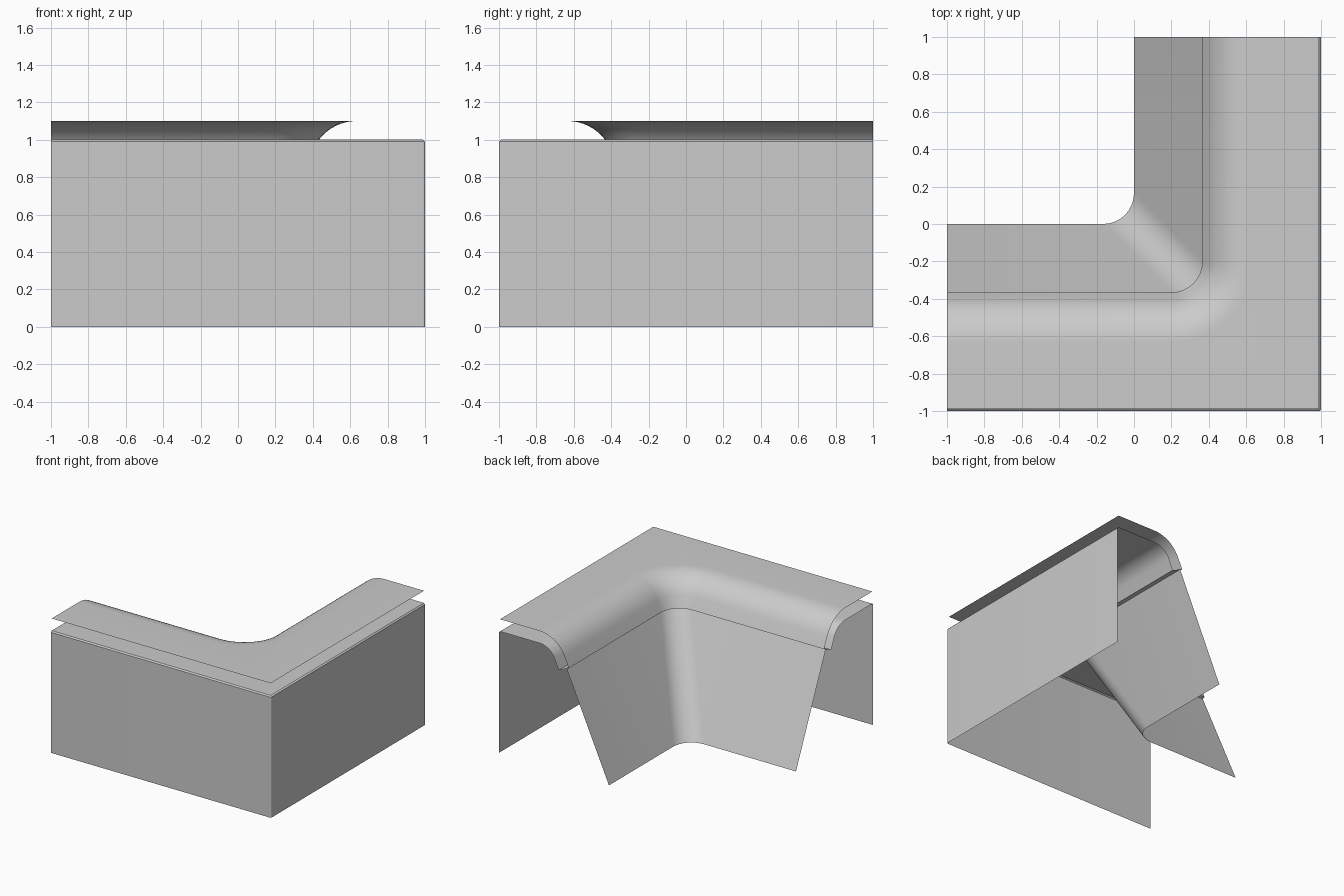
import bpy
import bmesh
import math

cube = bpy.data.objects.get("Cube")
if cube:
    bpy.data.objects.remove(cube, do_unlink=True)

grey = bpy.data.materials.new("plain_grey")
grey.use_nodes = True
colour = (0.6, 0.6, 0.6, 1)
grey.diffuse_color = colour
grey.node_tree.nodes["Principled BSDF"].inputs["Base Color"].default_value = colour

STEPS = 8          # segments round the corner
BEND = 0.2         # offset of the shared bend centre
TILT = math.radians(65.8)
AXIS_D, AXIS_Z = 0.633, 0.85   # axis of the rolled edge


def corner_path(d, z, radius):
    """L-shaped path at offset d from the inner corner, with a rounded bend."""
    c = d - radius
    pts = [(-1, -d, z)]
    for i in range(STEPS + 1):
        a = math.radians(-90 + 90 * i / STEPS)
        pts.append((c + radius * math.cos(a), -c + radius * math.sin(a), z))
    pts.append((d, 1, z))
    return pts


def loft(name, profile):
    """Sweep a profile of (offset, height, bend radius) round the corner."""
    bm = bmesh.new()
    rows = [[bm.verts.new(p) for p in corner_path(*point)] for point in profile]
    for low, high in zip(rows, rows[1:]):
        for j in range(len(low) - 1):
            bm.faces.new((low[j], low[j + 1], high[j + 1], high[j]))
    bmesh.ops.remove_doubles(bm, verts=bm.verts, dist=0.0001)
    mesh = bpy.data.meshes.new(name)
    bm.to_mesh(mesh)
    bm.free()
    mesh.materials.append(grey)
    obj = bpy.data.objects.new(name, mesh)
    bpy.context.collection.objects.link(obj)
    bpy.ops.object.select_all(action='DESELECT')
    obj.select_set(True)
    bpy.context.view_layer.objects.active = obj
    bpy.ops.object.shade_smooth_by_angle(angle=math.radians(30))


def rolled_edge(radius, straight=0.096, segments=10):
    """Arc turning from level to the slope angle, then a short straight run."""
    pts = []
    for i in range(segments + 1):
        a = TILT * i / segments
        pts.append((AXIS_D - radius * math.sin(a), AXIS_Z + radius * math.cos(a)))
    d, z = pts[-1]
    pts.append((d - straight * math.cos(TILT), z - straight * math.sin(TILT)))
    return [(d, z, d - BEND) for d, z in pts]


inner_roll = rolled_edge(0.15)
outer_roll = rolled_edge(0.25)

# Outer walls with a chamfered rim, and the lower top surface
loft("wall_and_base_top", [(1, 0, 0.01), (1, 0.99, 0.01), (0.99, 1, 0)] + inner_roll)

# Raised cover sheet with a lip closing the gap at its lower edge
loft("cover_sheet", [(0.99, 1.1, 0)] + outer_roll + [inner_roll[-1]])

# Sloping inner face below the lip
loft("sloped_inner_face", [(0.386, 0.857, 0.165), (0, 0, 0.165)])
